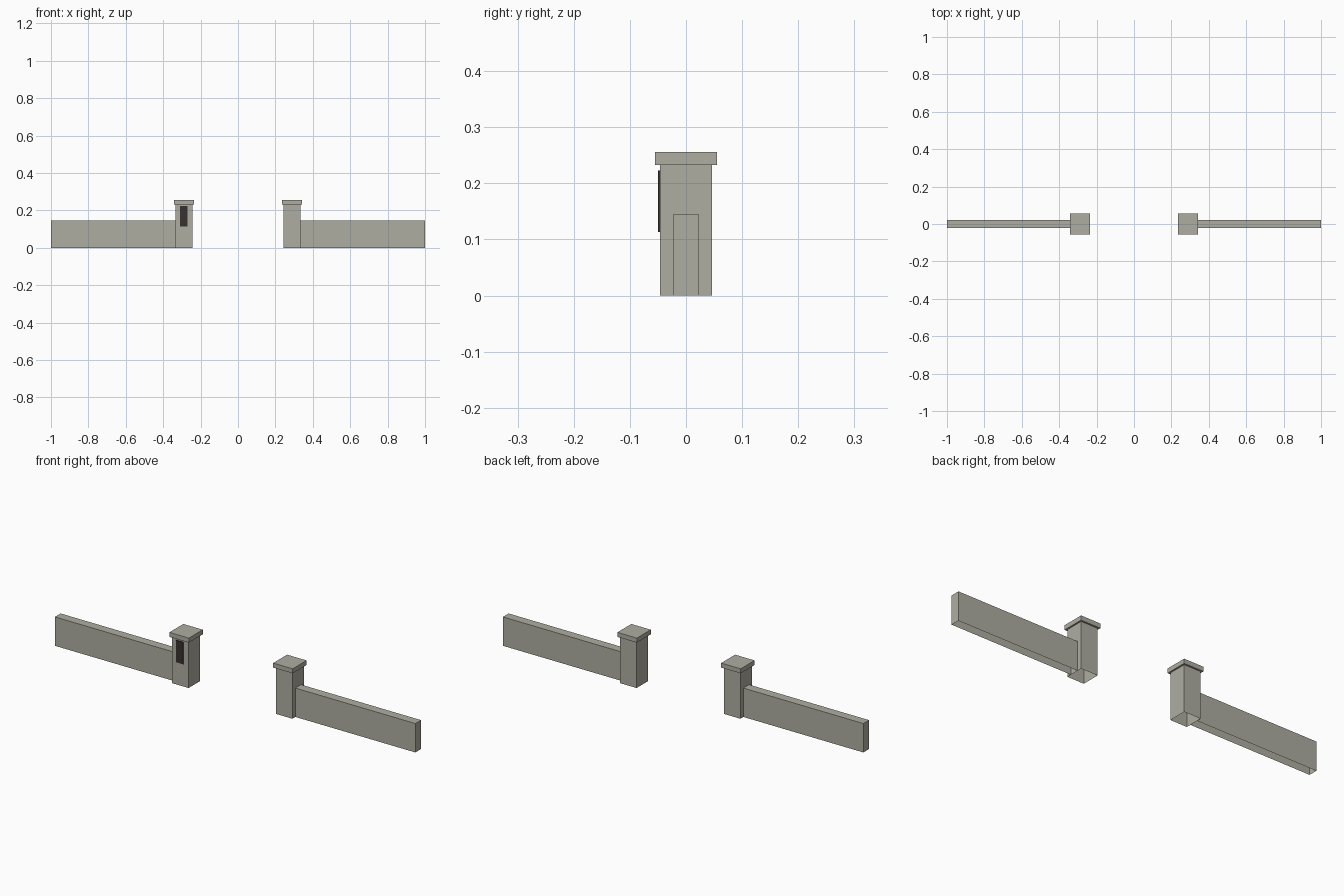
import bpy, bmesh
from mathutils import Vector

old = bpy.data.objects.get("Cube")
if old:
    bpy.data.objects.remove(old, do_unlink=True)


def material(name, rgb):
    mat = bpy.data.materials.new(name)
    mat.use_nodes = True
    color = (*rgb, 1)
    mat.diffuse_color = color
    bsdf = mat.node_tree.nodes["Principled BSDF"]
    bsdf.inputs["Base Color"].default_value = color
    bsdf.inputs["Roughness"].default_value = 0.9
    return mat


STONE = material("warm grey stone", (0.43, 0.42, 0.36))
DARK = material("dark bronze", (0.04, 0.032, 0.028))


def box(name, low, high, mat, open_bottom=False):
    low, high = Vector(low), Vector(high)
    bm = bmesh.new()
    bmesh.ops.create_cube(bm, size=1)
    for v in bm.verts:
        v.co = (low + high) / 2 + v.co * (high - low)
    bm.normal_update()
    if open_bottom:
        base = [f for f in bm.faces if f.normal.z < -0.5]
        bmesh.ops.delete(bm, geom=base, context='FACES_ONLY')
    mesh = bpy.data.meshes.new(name)
    bm.to_mesh(mesh)
    bm.free()
    mesh.materials.append(mat)
    obj = bpy.data.objects.new(name, mesh)
    bpy.context.collection.objects.link(obj)
    return obj


def side_box(name, side, x0, x1, y, z0, z1, open_bottom=False):
    xs = sorted((side * x0, side * x1))
    box(name, (xs[0], -y, z0), (xs[1], y, z1), STONE, open_bottom)


# Matching wall, pillar and cap on each side of the gateway
for label, side in (("left", 1), ("right", -1)):
    side_box(label + "_wall", side, 0.334, 1, 0.0225, 0, 0.145, True)
    side_box(label + "_pillar", side, 0.242, 0.334, 0.046, 0, 0.233, True)
    side_box(label + "_cap", side, 0.234, 0.342, 0.055, 0.233, 0.256)

# Dark plaque on the front of the right pillar
box("plaque", (-0.309, -0.05, 0.113), (-0.269, -0.046, 0.223), DARK)
